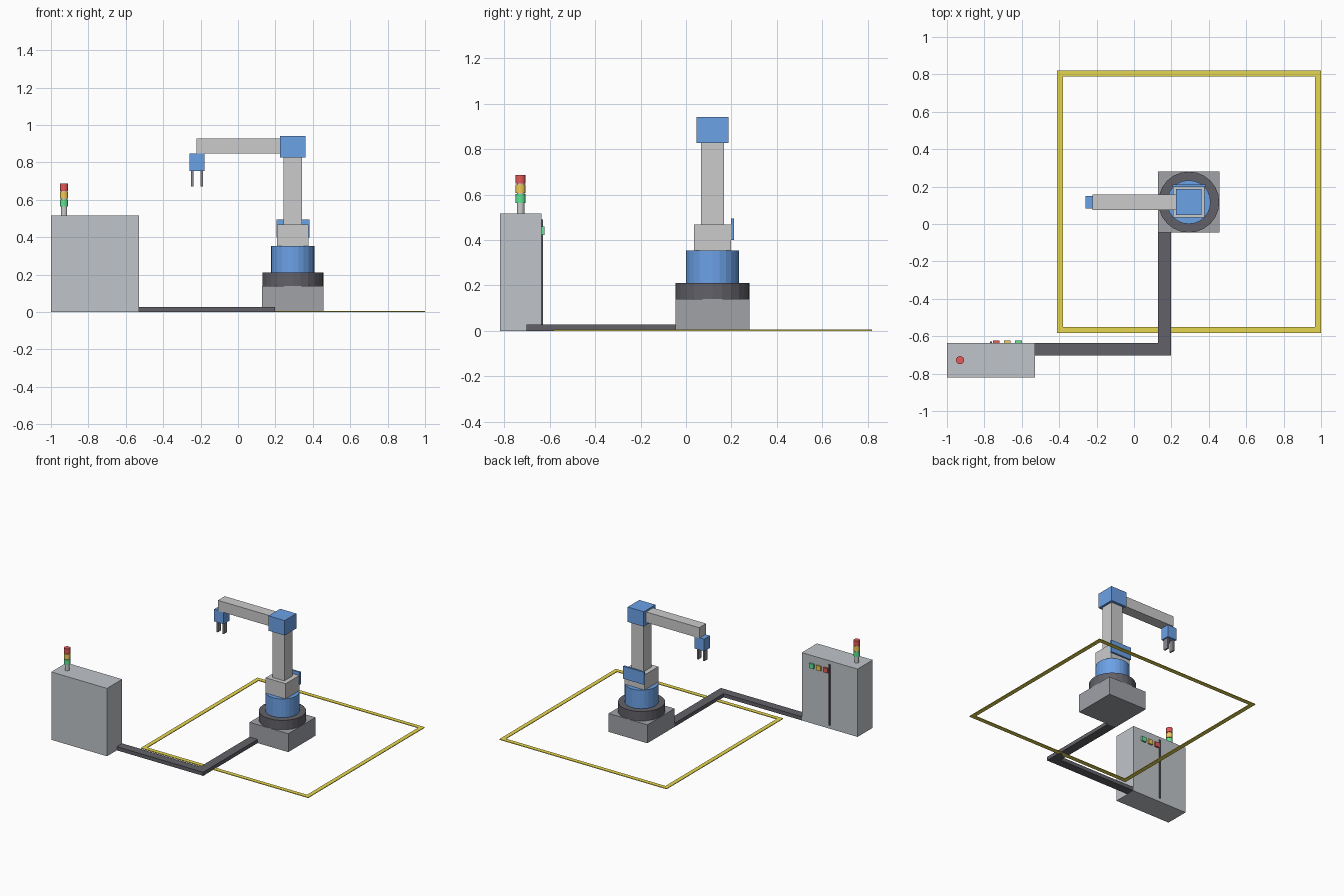
import bpy, bmesh

if "Cube" in bpy.data.objects:
    bpy.data.objects.remove(bpy.data.objects["Cube"])


def material(name, rgb):
    m = bpy.data.materials.new(name)
    m.diffuse_color = (*rgb, 1)
    m.use_nodes = True
    m.node_tree.nodes["Principled BSDF"].inputs["Base Color"].default_value = m.diffuse_color
    return m


BLUE = material("blue_paint", (0.15, 0.36, 0.80))
LIGHT = material("light_grey", (0.90, 0.90, 0.90))
GREY = material("steel_grey", (0.35, 0.36, 0.39))
CABINET = material("cabinet_grey", (0.53, 0.56, 0.59))
DARK = material("dark_grey", (0.12, 0.12, 0.14))
FINGER = material("finger_grey", (0.25, 0.25, 0.28))
YELLOW = material("floor_yellow", (0.80, 0.68, 0.08))
RED_L = material("red", (0.78, 0.10, 0.10))
AMBER_L = material("amber", (0.88, 0.60, 0.10))
GREEN_L = material("green", (0.12, 0.78, 0.30))


def finish(bm, name, mat):
    bmesh.ops.recalc_face_normals(bm, faces=bm.faces)
    me = bpy.data.meshes.new(name)
    bm.to_mesh(me)
    bm.free()
    me.materials.append(mat)
    ob = bpy.data.objects.new(name, me)
    bpy.context.collection.objects.link(ob)
    return ob


def box(name, x, y, z, mat):
    """Box from (min, max) ranges on each axis."""
    bm = bmesh.new()
    bmesh.ops.create_cube(bm, size=1)
    for v in bm.verts:
        v.co = [r[0] + (c + 0.5) * (r[1] - r[0]) for c, r in zip(v.co, (x, y, z))]
    return finish(bm, name, mat)


def cylinder(name, cx, cy, r, z0, z1, mat, sides=24):
    bm = bmesh.new()
    bmesh.ops.create_cone(bm, cap_ends=True, segments=sides, radius1=r, radius2=r, depth=z1 - z0)
    bmesh.ops.translate(bm, verts=bm.verts, vec=(cx, cy, (z0 + z1) / 2))
    return finish(bm, name, mat)


def extrude_up(bm, height):
    ext = bmesh.ops.extrude_face_region(bm, geom=bm.faces[:])
    top = [g for g in ext["geom"] if isinstance(g, bmesh.types.BMVert)]
    bmesh.ops.translate(bm, verts=top, vec=(0, 0, height))


def around(c, w):
    return (c - w / 2, c + w / 2)


# Floor marking: rectangular ring, extruded to a thin strip
x0, x1, y0, y1, w = -0.411, 1.0, -0.583, 0.82, 0.032
bm = bmesh.new()
loops = [[bm.verts.new((x, y, 0)) for x, y in
          ((x0 + d, y0 + d), (x1 - d, y0 + d), (x1 - d, y1 - d), (x0 + d, y1 - d))] for d in (0, w)]
for i in range(4):
    j = (i + 1) % 4
    bm.faces.new((loops[0][i], loops[0][j], loops[1][j], loops[1][i]))
extrude_up(bm, 0.005)
finish(bm, "floor_safety_line", YELLOW)

# Robot pedestal and turning body
CX, CY = 0.293, 0.117
box("robot_base", around(CX, 0.327), around(CY, 0.327), (0, 0.14), GREY)
cylinder("turntable_ring", CX, CY, 0.163, 0.14, 0.211, DARK)
cylinder("waist", CX, CY, 0.117, 0.211, 0.353, BLUE)
box("shoulder", around(CX, 0.168), around(CY, 0.164), (0.353, 0.469), LIGHT)
box("shoulder_back_plate", around(CX, 0.176), (0.198, 0.212), (0.399, 0.494), BLUE)

# Arm
box("upper_arm", around(CX, 0.10), around(CY, 0.10), (0.469, 0.827), LIGHT)
box("elbow", around(CX, 0.135), around(CY, 0.14), (0.827, 0.941), BLUE)
box("forearm", (-0.223, 0.226), around(CY, 0.082), (0.848, 0.928), LIGHT)

# Wrist and gripper
WX = -0.219
box("wrist", around(WX, 0.08), around(CY, 0.068), (0.755, 0.848), BLUE)
for side, name in ((-1, "left"), (1, "right")):
    box(f"gripper_finger_{name}", around(WX + side * 0.025, 0.013), around(CY, 0.04), (0.672, 0.755), FINGER)

# Cable duct: one L-shaped run from cabinet to base
bm = bmesh.new()
bm.faces.new([bm.verts.new((x, y, 0)) for x, y in (
    (-0.53, -0.702), (0.198, -0.702), (0.198, CY - 0.1635),
    (0.129, CY - 0.1635), (0.129, -0.637), (-0.53, -0.637))])
extrude_up(bm, 0.028)
finish(bm, "cable_duct", DARK)

# Control cabinet with door seam and buttons on the back
box("control_cabinet", (-1.0, -0.53), (-0.82, -0.637), (0, 0.517), CABINET)
box("cabinet_door_seam", around(-0.765, 0.01), (-0.637, -0.629), (0.026, 0.491), DARK)
for i, (name, mat) in enumerate((("red", RED_L), ("amber", AMBER_L), ("green", GREEN_L))):
    box(f"button_{name}", around(-0.736 + i * 0.059, 0.036), (-0.637, -0.624), (0.423, 0.459), mat)

# Signal tower
TX, TY = -0.93, -0.728
cylinder("signal_pole", TX, TY, 0.017, 0.517, 0.66, LIGHT, 16)
for i, (name, mat) in enumerate((("green", GREEN_L), ("amber", AMBER_L), ("red", RED_L))):
    z = 0.564 + i * 0.042
    cylinder(f"signal_light_{name}", TX, TY, 0.022, z, z + 0.038, mat, 16)
